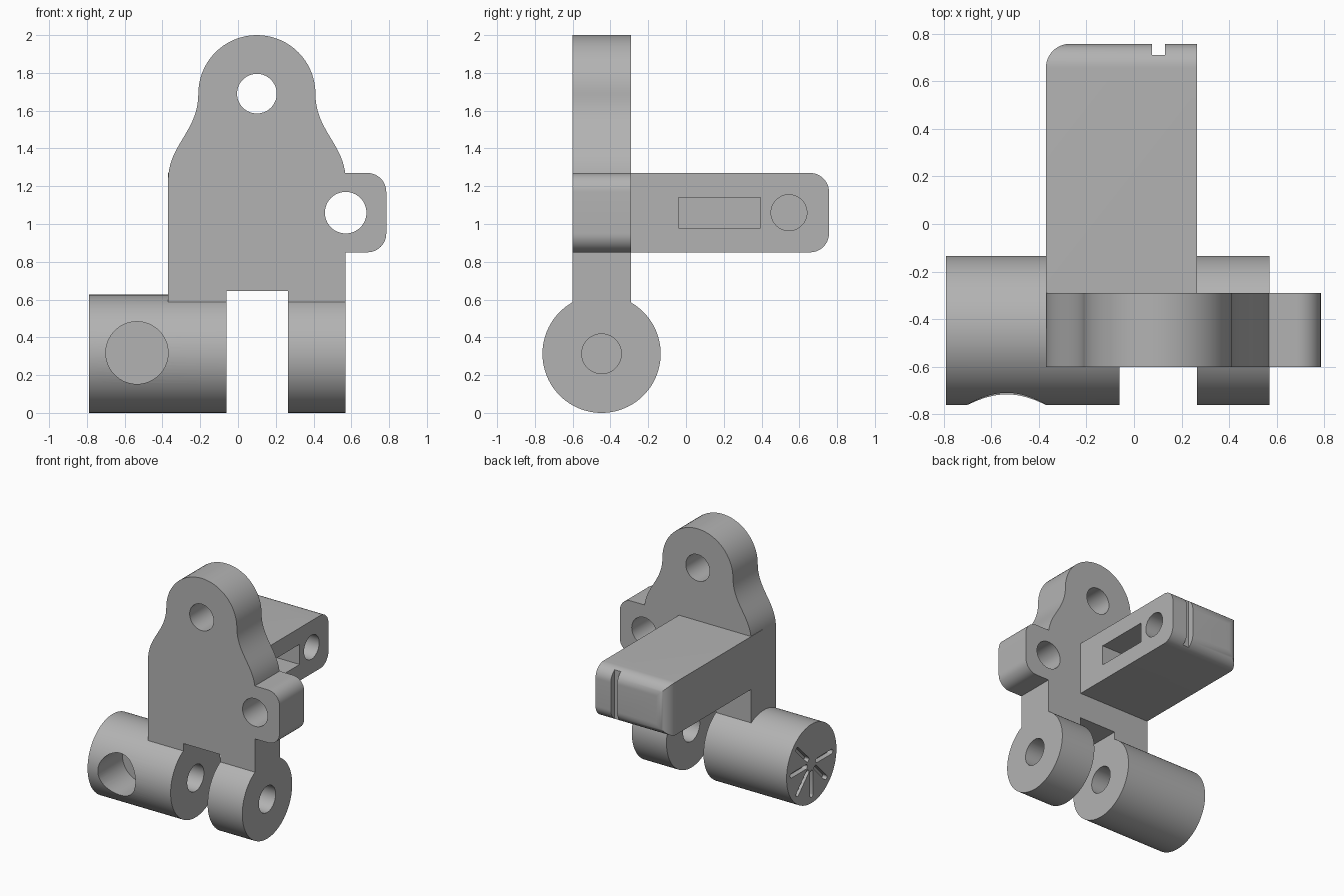
import bpy, bmesh
from math import pi, cos, sin, radians
from mathutils import Matrix, Vector
from mathutils.geometry import interpolate_bezier

if "Cube" in bpy.data.objects:
    bpy.data.objects.remove(bpy.data.objects["Cube"], do_unlink=True)

grey = bpy.data.materials.new("light grey")
grey.use_nodes = True
grey.diffuse_color = (0.45, 0.45, 0.45, 1)
grey.node_tree.nodes["Principled BSDF"].inputs["Base Color"].default_value = (0.45, 0.45, 0.45, 1)

# Maps from profile (u, v) and extrusion depth w to world axes
ALONG = {
    "x": lambda u, v, w: (w, u, v),
    "y": lambda u, v, w: (u, w, v),
    "z": lambda u, v, w: (u, v, w),
}


def prism(name, profile, axis, lo, hi):
    """Extrude a closed 2D profile along an axis."""
    bm = bmesh.new()
    place = ALONG[axis]
    face = bm.faces.new([bm.verts.new(place(u, v, lo)) for u, v in profile])
    ext = bmesh.ops.extrude_face_region(bm, geom=[face])
    shift = Vector(place(0, 0, hi - lo))
    bmesh.ops.translate(bm, vec=shift, verts=[g for g in ext["geom"] if isinstance(g, bmesh.types.BMVert)])
    bmesh.ops.recalc_face_normals(bm, faces=bm.faces)
    mesh = bpy.data.meshes.new(name)
    bm.to_mesh(mesh)
    bm.free()
    mesh.materials.append(grey)
    obj = bpy.data.objects.new(name, mesh)
    bpy.context.collection.objects.link(obj)
    return obj


def arc(cu, cv, r, start, end, steps=12):
    return [(cu + r * cos(radians(start + (end - start) * i / steps)),
             cv + r * sin(radians(start + (end - start) * i / steps))) for i in range(steps + 1)]


def circle(cu, cv, r, steps=64):
    return arc(cu, cv, r, 0, 360, steps)[:-1]


def rect(u0, u1, v0, v1):
    return [(u0, v0), (u1, v0), (u1, v1), (u0, v1)]


def combine(target, other, operation):
    """Boolean two solids and discard the helper."""
    mod = target.modifiers.new("boolean", "BOOLEAN")
    mod.operation = operation
    mod.solver = "EXACT"
    mod.object = other
    bpy.context.view_layer.update()
    result = bpy.data.meshes.new_from_object(target.evaluated_get(bpy.context.evaluated_depsgraph_get()))
    target.modifiers.clear()
    target.data = result
    bpy.data.objects.remove(other, do_unlink=True)


def cut(target, profile, axis, lo, hi):
    combine(target, prism("cutter", profile, axis, lo, hi), "DIFFERENCE")


# Main dimensions
LEFT, RIGHT, MID = -0.37, 0.57, 0.10
FRONT, BACK = -0.60, -0.29
GAP0, GAP1 = -0.06, 0.265
AXLE_Y, AXLE_Z, AXLE_R = -0.447, 0.313, 0.313
LOW, HIGH = 0.85, 1.27
EYE_Z, EYE_R = 1.69, 0.31

# Upright plate: waisted shoulders, round head, side tab and bottom gap
shoulder = [(p.x, p.y) for p in interpolate_bezier(
    Vector((MID - EYE_R, EYE_Z)), Vector((MID - EYE_R, 1.49)),
    Vector((LEFT, 1.42)), Vector((LEFT, 1.23)), 20)]
mirrored = [(2 * MID - u, v) for u, v in reversed(shoulder) if v > HIGH]
outline = [(LEFT, 0.45), (GAP0, 0.45), (GAP0, 0.645), (GAP1, 0.645), (GAP1, 0.45), (RIGHT, 0.45), (RIGHT, LOW)]
outline += arc(0.685, LOW + 0.1, 0.1, -90, 0) + arc(0.685, HIGH - 0.1, 0.1, 0, 90)
outline += [(RIGHT - 0.002, HIGH)] + mirrored
outline += arc(MID, EYE_Z, EYE_R, 0, 180, 36)[1:-1] + shoulder
bracket = prism("bracket", outline, "y", FRONT, BACK)

# Long barrel and short knuckle on the shared axle line
for name, x0, x1 in (("barrel", -0.79, GAP0), ("knuckle", GAP1, RIGHT)):
    combine(bracket, prism(name, circle(AXLE_Y, AXLE_Z, AXLE_R, 96), "x", x0, x1), "UNION")

# Rearward arm with rounded end and one rounded outer corner
END, R = 0.757, 0.1
side = [(BACK - 0.15, LOW)] + arc(END - R, LOW + R, R, -90, 0) + arc(END - R, HIGH - R, R, 0, 90) + [(BACK - 0.15, HIGH)]
plan = [(LEFT, -0.5), (GAP1, -0.5), (GAP1, 0.9), (GAP1, END)] + arc(LEFT + R, END - R, R, 90, 180)
plan.remove((GAP1, 0.9))
arm = prism("arm", side, "x", LEFT, GAP1)
combine(arm, prism("plan_helper", plan, "z", 0.7, 1.4), "INTERSECT")
cut(arm, rect(0.075, 0.13, 0.71, 0.9), "z", 0.7, 1.4)
cut(arm, rect(-0.04, 0.395, 0.98, 1.14), "x", -0.1, 0.4)
cut(arm, circle(0.545, 1.06, 0.095), "x", -0.1, 0.4)
combine(bracket, arm, "UNION")

# Through holes in head and tab, axle bore, blind socket in the barrel
cut(bracket, circle(MID, EYE_Z, 0.105), "y", -0.8, 0)
cut(bracket, circle(RIGHT, 1.06, 0.11), "y", -0.8, 0)
cut(bracket, circle(AXLE_Y, AXLE_Z, 0.105), "x", -0.3, 0.8)
cut(bracket, circle(-0.535, 0.318, 0.165), "y", -0.9, -0.45)

# Radial round-ended slots on the barrel end
for angle in (0, 45, 180, 225, 270, 315):
    capsule = arc(0.25, 0, 0.018, -90, 90, 8) + arc(0.07, 0, 0.018, 90, 270, 8)
    turn = Matrix.Rotation(radians(angle), 2)
    spoke = [tuple(turn @ Vector(p) + Vector((AXLE_Y, AXLE_Z))) for p in capsule]
    cut(bracket, spoke, "x", -0.9, -0.75)

# Smooth the round walls and keep the machined edges crisp
bpy.ops.object.select_all(action="DESELECT")
bracket.select_set(True)
bpy.context.view_layer.objects.active = bracket
bpy.ops.object.shade_smooth_by_angle(angle=radians(30))
